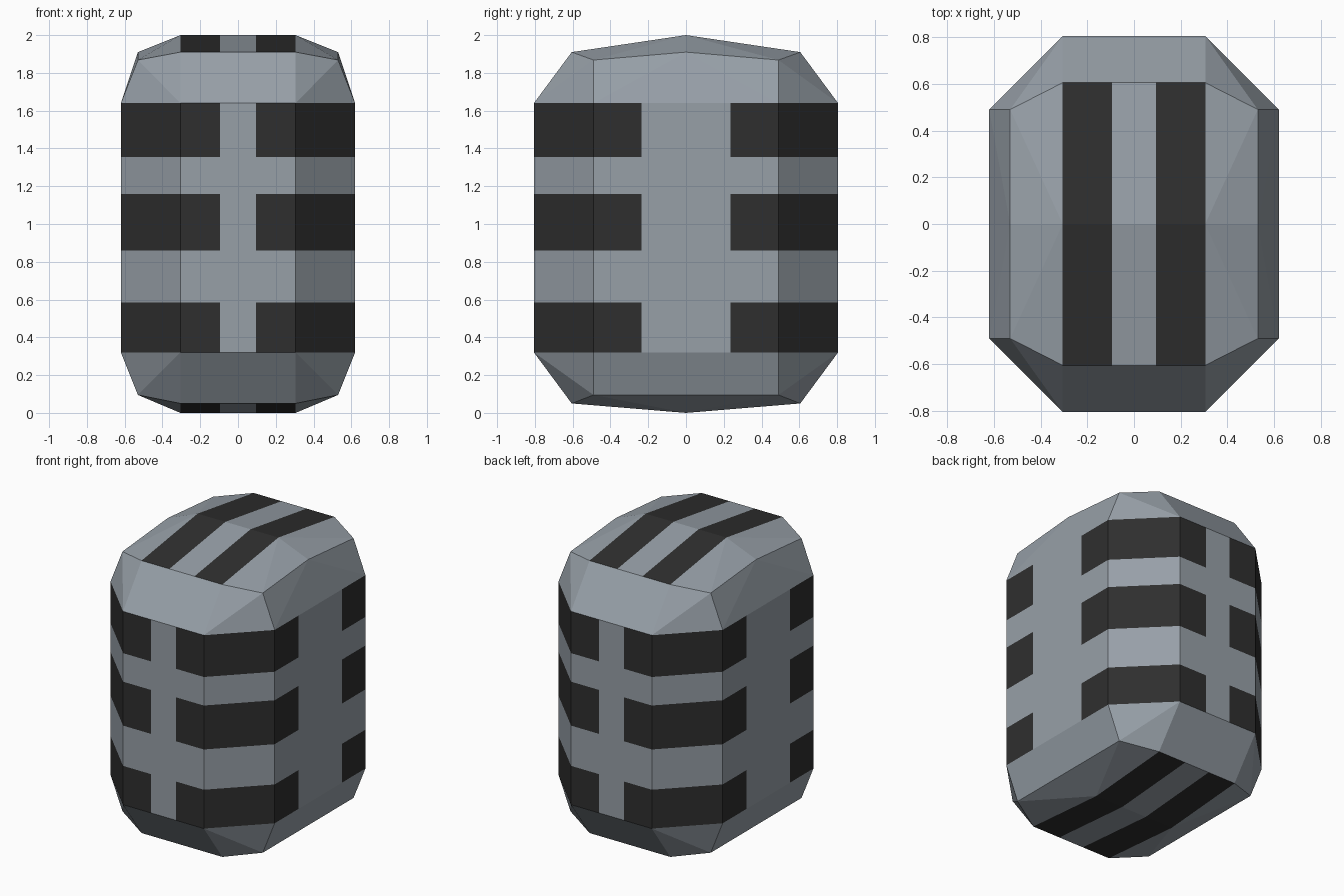
import bpy, bmesh

if "Cube" in bpy.data.objects:
    bpy.data.objects.remove(bpy.data.objects["Cube"])

BAND_ZS = [(0.32, 0.585), (0.86, 1.16), (1.355, 1.64)]
GAP_X, GAP_Y, TOP_X = 0.095, 0.235, 0.305


def material(name, rgb):
    m = bpy.data.materials.new(name)
    m.diffuse_color = (*rgb, 1)
    m.use_nodes = True
    m.node_tree.nodes["Principled BSDF"].inputs["Base Color"].default_value = m.diffuse_color
    return m


# Faceted shell: one quarter of the corner points, mirrored in x and y
quarter = [
    (0.62, 0.49, 0.32), (0.305, 0.805, 0.32),     # wall bottom
    (0.62, 0.49, 1.64), (0.305, 0.805, 1.64),     # wall top
    (0.305, 0.605, 1.91), (0.53, 0.49, 1.868),    # upper bevel
    (0.305, 0, 2.0), (0.53, 0, 1.91),             # roof ridge
    (0.305, 0.605, 0.05), (0.53, 0.49, 0.095),    # lower bevel
    (0.305, 0, 0.0), (0.53, 0, 0.095),            # base ridge
]
points = {(x * sx, y * sy, z) for x, y, z in quarter for sx in (1, -1) for sy in (1, -1)}
bm = bmesh.new()
for p in sorted(points):
    bm.verts.new(p)
bmesh.ops.convex_hull(bm, input=bm.verts[:])
bmesh.ops.dissolve_limit(bm, angle_limit=0.01, verts=bm.verts[:], edges=bm.edges[:])


# Cut the stripe borders into the shell
def cut(co, no):
    bmesh.ops.bisect_plane(bm, geom=bm.verts[:] + bm.edges[:] + bm.faces[:],
                           plane_co=co, plane_no=no, dist=1e-5)


for s in (1, -1):
    cut((s * GAP_X, 0, 0), (1, 0, 0))
    cut((0, s * GAP_Y, 0), (0, 1, 0))
for z in (0.585, 0.86, 1.16, 1.355):
    cut((0, 0, z), (0, 0, 1))

# Dark bands on the walls, dark strips on the roof and base
bm.normal_update()
for f in bm.faces:
    c = f.calc_center_median()
    x, y, nz = abs(c.x), abs(c.y), abs(f.normal.z)
    wall = nz < 0.02 and x > GAP_X and y > GAP_Y and any(a < c.z < b for a, b in BAND_ZS)
    strip = nz > 0.9 and GAP_X < x < TOP_X
    f.material_index = int(wall or strip)
    f.smooth = False
bmesh.ops.recalc_face_normals(bm, faces=bm.faces[:])

mesh = bpy.data.meshes.new("striped_shell")
bm.to_mesh(mesh)
bm.free()
mesh.materials.append(material("blue grey", (0.31, 0.35, 0.39)))
mesh.materials.append(material("charcoal", (0.028, 0.028, 0.028)))
bpy.context.collection.objects.link(bpy.data.objects.new("striped_shell", mesh))
